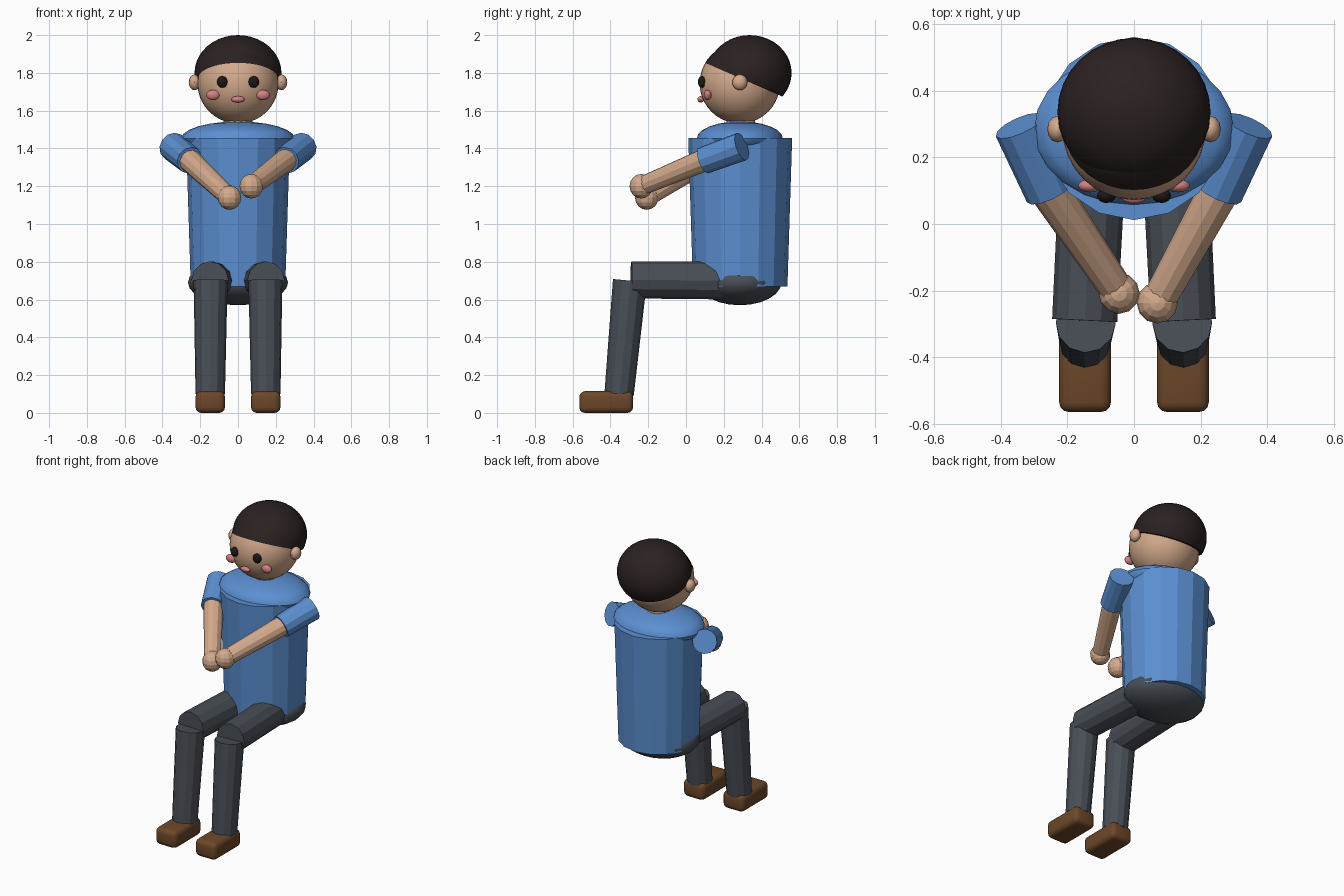
import bpy, bmesh, math
from mathutils import Vector, Matrix

cube = bpy.data.objects.get("Cube")
if cube:
    bpy.data.objects.remove(cube, do_unlink=True)


def material(name, rgb):
    m = bpy.data.materials.new(name)
    m.use_nodes = True
    m.diffuse_color = (*rgb, 1)
    m.node_tree.nodes["Principled BSDF"].inputs["Base Color"].default_value = (*rgb, 1)
    return m


SKIN = material("skin", (0.65, 0.40, 0.26))
SHIRT = material("shirt_blue", (0.105, 0.275, 0.64))
TROUSERS = material("trouser_grey", (0.066, 0.077, 0.094))
SHOE = material("shoe_brown", (0.15, 0.063, 0.022))
HAIR = material("hair_dark", (0.024, 0.015, 0.015))
EYE = material("eye_black", (0.012, 0.009, 0.009))
PINK = material("cheek_pink", (0.65, 0.22, 0.22))


def finish(name, bm, *mats, smooth=False):
    bmesh.ops.recalc_face_normals(bm, faces=bm.faces)
    me = bpy.data.meshes.new(name)
    bm.to_mesh(me)
    bm.free()
    ob = bpy.data.objects.new(name, me)
    bpy.context.collection.objects.link(ob)
    for m in mats:
        me.materials.append(m)
    if smooth:
        bpy.ops.object.select_all(action='DESELECT')
        ob.select_set(True)
        bpy.context.view_layer.objects.active = ob
        bpy.ops.object.shade_smooth_by_angle(angle=math.radians(35))
    return ob


def ball_mesh(center, radii, segs, rings):
    bm = bmesh.new()
    mat = Matrix.Translation(center) @ Matrix.Diagonal((*radii, 1))
    bmesh.ops.create_uvsphere(bm, u_segments=segs, v_segments=rings, radius=1, matrix=mat)
    return bm


def ball(name, center, radii, mat, segs=16, rings=10, smooth=True):
    return finish(name, ball_mesh(center, radii, segs, rings), mat, smooth=smooth)


def limb(name, a, b, ra, rb, mat, sides=12):
    """Tapered capped tube from point a (radius ra) to point b (radius rb)."""
    a, b = Vector(a), Vector(b)
    d = b - a
    rot = d.to_track_quat('Z', 'Y').to_matrix().to_4x4()
    bm = bmesh.new()
    bmesh.ops.create_cone(bm, cap_ends=True, segments=sides, radius1=ra, radius2=rb,
                          depth=d.length, matrix=Matrix.Translation((a + b) / 2) @ rot)
    return finish(name, bm, mat)


# Torso, shoulders, pelvis and neck
limb("torso", (0, 0.287, 0.67), (0, 0.287, 1.455), 0.25, 0.275, SHIRT, 16)
ball("shoulders", (0, 0.285, 1.453), (0.30, 0.228, 0.09), SHIRT, 24, 12)
ball("pelvis", (0, 0.285, 0.69), (0.265, 0.22, 0.12), TROUSERS, 20, 12)
limb("neck", (0, 0.29, 1.49), (0, 0.29, 1.60), 0.078, 0.075, SKIN)

# Head, with the scalp above the sloping hairline coloured as hair
LINE_CO, LINE_NO = Vector((0, 0.12, 1.845)), Vector((0, 0.40, 0.917))


def cut_at_hairline(bm, drop_below):
    geom = bm.verts[:] + bm.edges[:] + bm.faces[:]
    return bmesh.ops.bisect_plane(bm, geom=geom, plane_co=LINE_CO, plane_no=LINE_NO,
                                  clear_inner=drop_below)


bm = ball_mesh((0, 0.285, 1.745), (0.215, 0.213, 0.213), 32, 20)
cut_at_hairline(bm, False)
for f in bm.faces:
    f.material_index = int((f.calc_center_median() - LINE_CO).dot(LINE_NO) > 0)
finish("head", bm, SKIN, HAIR, smooth=True)

bm = ball_mesh((0, 0.337, 1.80), (0.23, 0.222, 0.20), 32, 20)
cut = cut_at_hairline(bm, True)
rim = [e for e in cut["geom_cut"] if isinstance(e, bmesh.types.BMEdge)]
bmesh.ops.contextual_create(bm, geom=rim)
finish("hair", bm, HAIR, smooth=True)

# Mouth
ball("mouth", (0, 0.078, 1.66), (0.035, 0.017, 0.017), PINK)

# Hands rest at slightly different heights
HANDS = {"left": (0.07, -0.237, 1.20), "right": (-0.045, -0.208, 1.14)}

for side, s in (("left", 1), ("right", -1)):
    # Face details
    ball(side + "_ear", (s * 0.23, 0.285, 1.75), (0.031, 0.04, 0.042), SKIN, 12, 8)
    ball(side + "_eye", (s * 0.083, 0.085, 1.752), (0.028, 0.022, 0.031), EYE)
    ball(side + "_cheek", (s * 0.132, 0.115, 1.683), (0.036, 0.02, 0.027), PINK)

    # Arm: short sleeve, forearm and fist
    hand = HANDS[side]
    limb(side + "_sleeve", (s * 0.345, 0.295, 1.41), (s * 0.255, 0.095, 1.337),
         0.077, 0.073, SHIRT)
    limb(side + "_forearm", (s * 0.272, 0.13, 1.352), hand, 0.062, 0.05, SKIN)
    ball(side + "_hand", hand, (0.062, 0.062, 0.065), SKIN, 12, 8, smooth=False)

    # Leg: thigh forward, shin down
    limb(side + "_thigh", (s * 0.12, 0.27, 0.70), (s * 0.148, -0.29, 0.704),
         0.10, 0.098, TROUSERS)
    limb(side + "_shin", (s * 0.145, -0.297, 0.70), (s * 0.147, -0.354, 0.10),
         0.09, 0.078, TROUSERS)

    # Shoe: rounded box
    bm = bmesh.new()
    bmesh.ops.create_cube(bm, size=1, matrix=Matrix.Translation((s * 0.147, -0.4225, 0.0575))
                          @ Matrix.Diagonal((0.156, 0.285, 0.115, 1)))
    bmesh.ops.bevel(bm, geom=bm.edges[:], offset=0.03, segments=3, profile=0.5,
                    affect='EDGES')
    finish(side + "_shoe", bm, SHOE, smooth=True)
